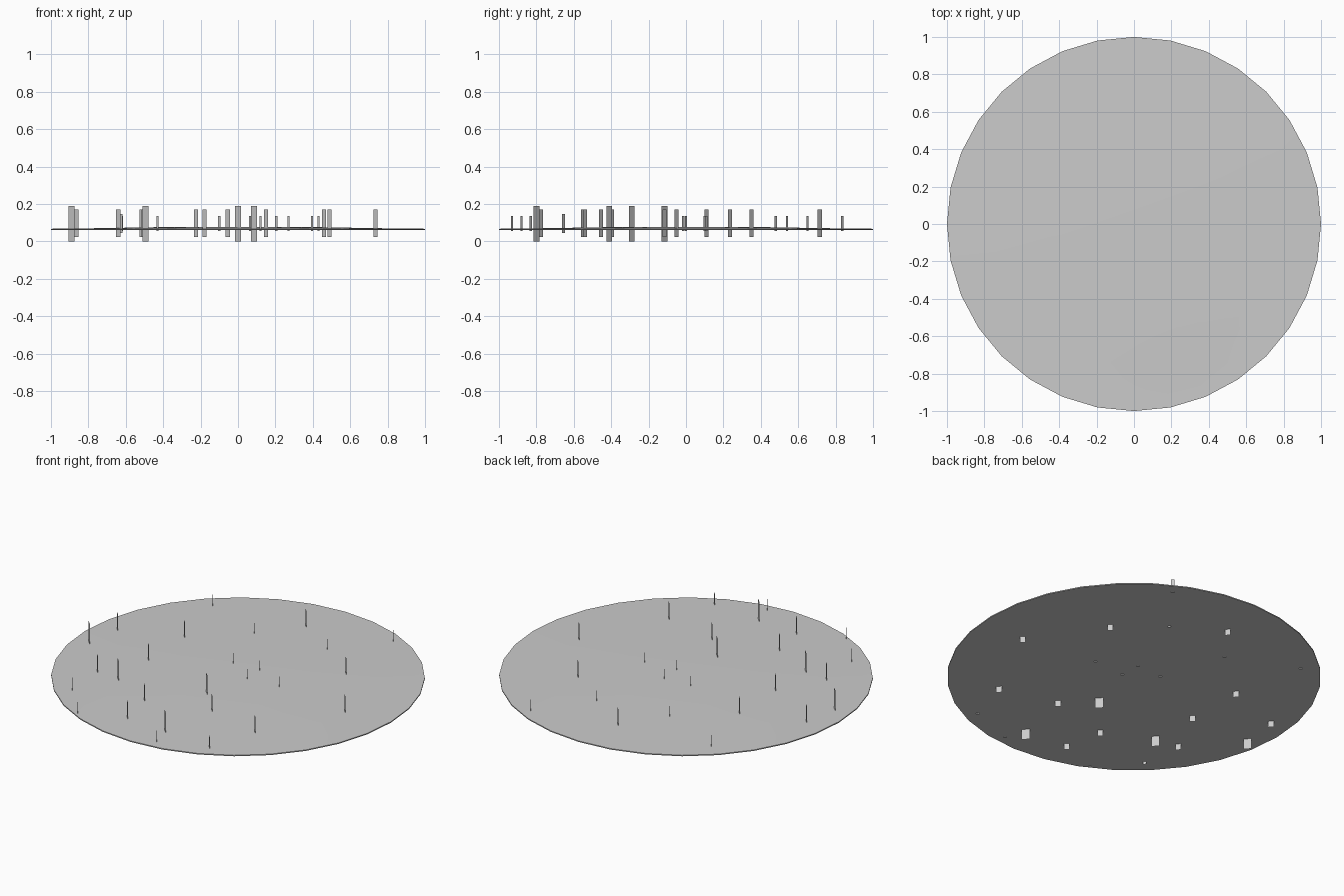
import bpy, bmesh, math
from mathutils import Matrix, Vector

cube = bpy.data.objects.get("Cube")
if cube:
    bpy.data.objects.remove(cube, do_unlink=True)

grey = bpy.data.materials.new("light grey")
grey.use_nodes = True
colour = (0.6, 0.6, 0.6, 1)
grey.diffuse_color = colour
grey.node_tree.nodes["Principled BSDF"].inputs["Base Color"].default_value = colour


def finish(bm, name):
    mesh = bpy.data.meshes.new(name)
    bm.to_mesh(mesh)
    bm.free()
    mesh.materials.append(grey)
    obj = bpy.data.objects.new(name, mesh)
    bpy.context.collection.objects.link(obj)
    return obj


# Ground: a thin, slightly domed disc turned from a profile
def ground_disc():
    profile = [(0, 0.062), (1, 0.062), (1, 0.068), (0.75, 0.071), (0.4, 0.077), (0, 0.078)]
    bm = bmesh.new()
    points = [bm.verts.new((r, 0, z)) for r, z in profile]
    edges = [bm.edges.new(pair) for pair in zip(points, points[1:])]
    bmesh.ops.spin(bm, geom=points + edges, cent=(0, 0, 0), axis=(0, 0, 1),
                   angle=math.tau, steps=32, use_duplicate=False)
    bmesh.ops.remove_doubles(bm, verts=bm.verts, dist=0.0005)
    bmesh.ops.recalc_face_normals(bm, faces=bm.faces)
    return finish(bm, "ground")


ground = ground_disc()
bpy.ops.object.select_all(action='DESELECT')
ground.select_set(True)
bpy.context.view_layer.objects.active = ground
bpy.ops.object.shade_smooth_by_angle(angle=math.radians(30))


# Upright cards, all facing the same diagonal and passing through the ground
def cards(name, places, width, bottom, top):
    bm = bmesh.new()
    half = Vector((1, -1, 0)).normalized() * width / 2
    for x, y in places:
        low, high = Vector((x, y, bottom)), Vector((x, y, top))
        corners = [low + half, low - half, high - half, high + half]
        bm.faces.new([bm.verts.new(c) for c in reversed(corners)])
    for face in bm.faces:
        face.normal_update()
        if face.normal.x < 0:
            face.normal_flip()
    return finish(bm, name)


cards("large_cards", [(-.89, -.115), (-.495, -.41), (0, -.29), (.085, -.8)],
      0.044, 0, 0.19)
cards("medium_cards", [(-.865, .11), (-.515, .235), (-.055, .715), (.46, .35),
                       (.735, -.05), (-.505, -.115), (-.64, -.395), (-.225, -.55),
                       (-.18, -.775), (.15, -.455), (.49, -.54)],
      0.031, 0.025, 0.17)
cards("small_cards", [(-.62, .65), (-.23, .48), (.43, .835), (.205, .54),
                      (-.1, .1), (.065, .11), (.07, -.015), (.27, 0),
                      (-.43, -.88), (.12, -.93), (.395, -.83)],
      0.017, 0.055, 0.137)
cards("edge_card", [(-.625, -.655)], 0.02, 0.045, 0.147)
